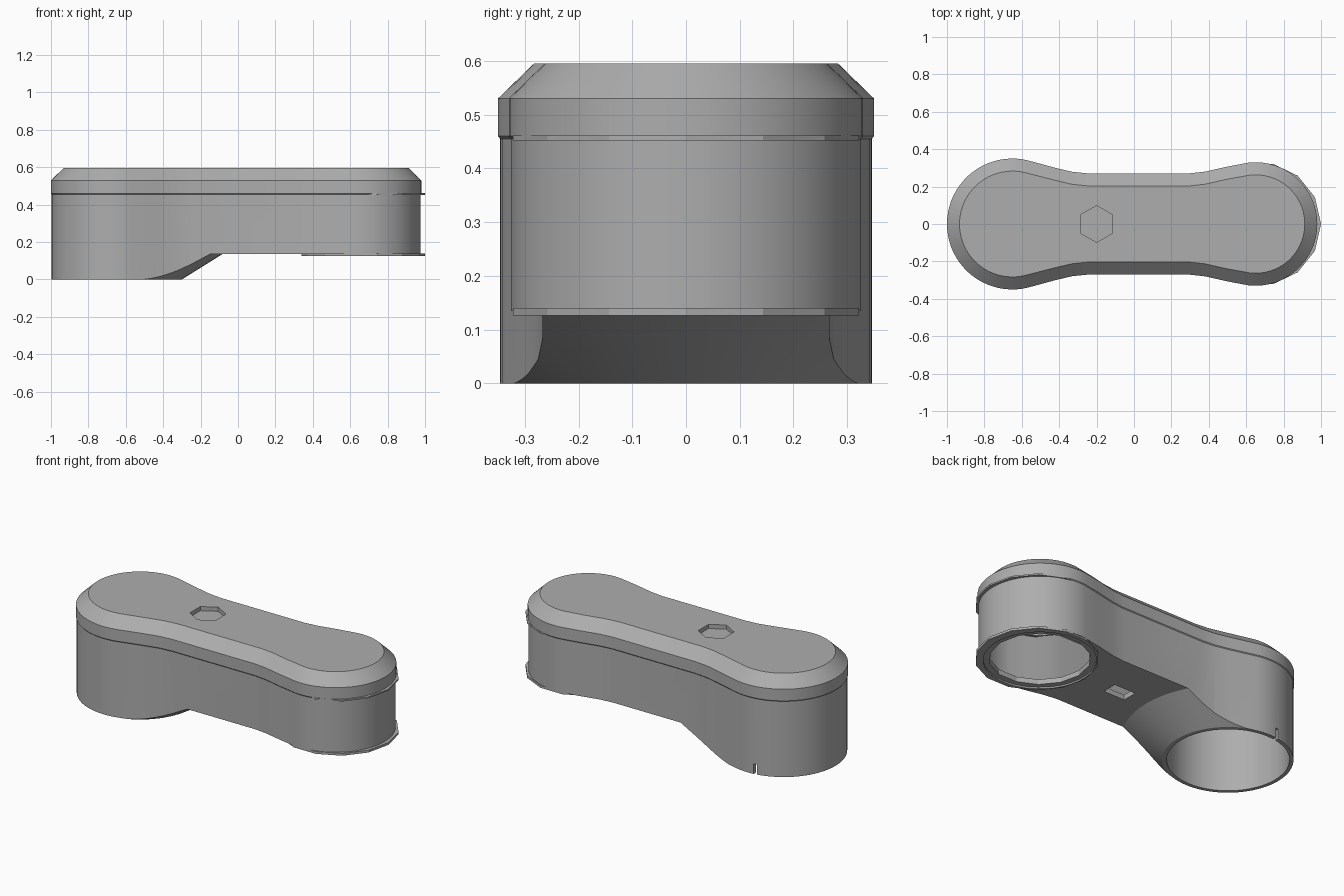
import bpy, bmesh, math

cube = bpy.data.objects.get("Cube")
if cube:
    bpy.data.objects.remove(cube, do_unlink=True)

grey = bpy.data.materials.new("warm_grey_plastic")
grey.use_nodes = True
colour = (0.42, 0.42, 0.42, 1)
grey.diffuse_color = colour
grey.node_tree.nodes["Principled BSDF"].inputs["Base Color"].default_value = colour

LEFT, RIGHT = -0.65, 0.65


def arc(cx, r, a0, a1, n):
    angles = [math.radians(a0 + (a1 - a0) * i / n) for i in range(n + 1)]
    return [(cx + r * math.cos(a), r * math.sin(a)) for a in angles]


def dumbbell(inset):
    """Closed outline of the arm, moved inward by inset."""
    waist = [(-0.42, 0.3), (-0.33, 0.279), (-0.25, 0.271),
             (0.3, 0.271), (0.38, 0.28), (0.5, 0.307)]
    waist = [(x, y - inset) for x, y in waist]
    half = arc(LEFT, 0.35 - inset, 180, 76, 20) + waist + arc(RIGHT, 0.33 - inset, 97, 0, 20)
    return half + [(x, -y) for x, y in reversed(half[1:-1])]


def loft(name, rings):
    """Solid through a stack of (height, outline) rings."""
    bm = bmesh.new()
    loops = [[bm.verts.new((x, y, z)) for x, y in pts] for z, pts in rings]
    for low, high in zip(loops, loops[1:]):
        for i in range(len(low)):
            j = (i + 1) % len(low)
            bm.faces.new((low[i], low[j], high[j], high[i]))
    bm.faces.new(loops[0])
    bm.faces.new(loops[-1])
    bmesh.ops.recalc_face_normals(bm, faces=bm.faces)
    mesh = bpy.data.meshes.new(name)
    bm.to_mesh(mesh)
    bm.free()
    obj = bpy.data.objects.new(name, mesh)
    bpy.context.collection.objects.link(obj)
    mesh.materials.append(grey)
    return obj


def disc(cx, r, sides, start=0):
    step = 360 / sides
    return arc(cx, r, start, start + 360 - step, sides - 1)


def box(cx, cy, w, d):
    return [(cx + sx * w / 2, cy + sy * d / 2) for sx, sy in ((-1, -1), (1, -1), (1, 1), (-1, 1))]


def cut(target, tool):
    mod = target.modifiers.new("cut", "BOOLEAN")
    mod.operation, mod.solver, mod.object = "DIFFERENCE", "EXACT", tool
    bpy.context.view_layer.objects.active = target
    bpy.ops.object.modifier_apply(modifier=mod.name)
    bpy.data.objects.remove(tool, do_unlink=True)


# Arm cover: side wall, slightly wider cap band and chamfered top
cover = loft("arm_cover", [(0, dumbbell(0.004)), (0.455, dumbbell(0.004)), (0.46, dumbbell(0)),
                           (0.53, dumbbell(0)), (0.595, dumbbell(0.067))])

# Raised underside, leaving a flared foot around the deep tube
underside = loft("underside_cutter", [(-0.1, box(0, 0, 3, 2)), (0.135, box(0, 0, 3, 2))])
cut(underside, loft("foot_flare", [(-0.2, disc(LEFT, 0.35, 64)), (0, disc(LEFT, 0.35, 64)),
                                   (0.2, disc(LEFT, 0.67, 64))]))
cut(cover, underside)

# Hollow inside, tube bore, end opening, floor window, rim slot and top pocket
cut(cover, loft("cavity", [(0.165, dumbbell(0.03)), (0.51, dumbbell(0.03)), (0.55, dumbbell(0.075))]))
cut(cover, loft("tube_bore", [(-0.1, disc(LEFT, 0.325, 64)), (0.4, disc(LEFT, 0.325, 64))]))
cut(cover, loft("end_opening", [(0.05, disc(RIGHT, 0.27, 14)), (0.4, disc(RIGHT, 0.27, 14))]))
cut(cover, loft("floor_window", [(0.05, box(0.1, 0, 0.14, 0.09)), (0.25, box(0.1, 0, 0.14, 0.09))]))
cut(cover, loft("rim_slot", [(-0.1, box(-0.7, 0.34, 0.018, 0.1)), (0.06, box(-0.7, 0.34, 0.018, 0.1))]))
hexagon = disc(-0.2, 0.098, 6, 30)
cut(cover, loft("top_pocket", [(0.57, hexagon), (0.7, hexagon)]))

# Thin ragged lips around the shallow end
for name, z, thick in (("upper_lip", 0.452, 0.009), ("lower_lip", 0.126, 0.014)):
    outer = disc(0.67, 0.33, 14)
    lip = loft(name, [(z, outer), (z + thick, outer)])
    cut(lip, loft("lip_hole", [(z - 0.1, disc(RIGHT, 0.3, 48)), (z + 0.1, disc(RIGHT, 0.3, 48))]))

# Smooth curved walls with crisp edges
bpy.ops.object.select_all(action="DESELECT")
cover.select_set(True)
bpy.context.view_layer.objects.active = cover
bpy.ops.object.shade_smooth_by_angle(angle=math.radians(25))
